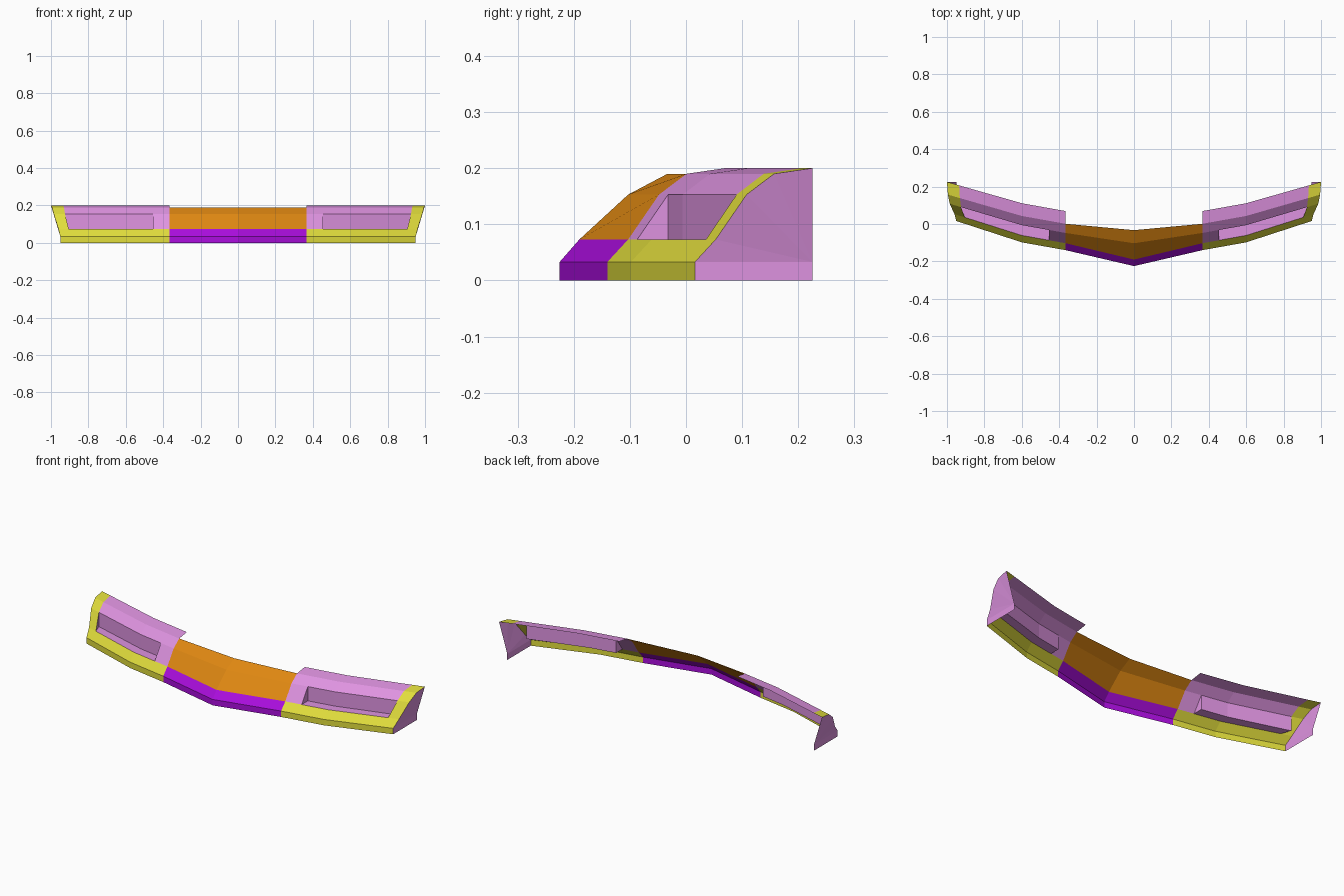
import bpy

if "Cube" in bpy.data.objects:
    bpy.data.objects.remove(bpy.data.objects["Cube"])

# profile levels, bottom to top
Z = [0, .033, .073, .153, .19, .2]
OFF = [0, 0, .037, .092, .141, .209]          # setback of each level, outer part
MID_OFF = [0, 0, .035, .122, .192]            # setback at the centre line
END_X = [.95, .95, .96, .985, .995, 1.0]      # outer end leans outward
TRIM_X = [.905, .905, .905, .925, .931, .935]  # inner edge of the end trim


def material(name, rgb):
    m = bpy.data.materials.new(name)
    m.diffuse_color = (*rgb, 1)
    m.use_nodes = True
    m.node_tree.nodes["Principled BSDF"].inputs["Base Color"].default_value = m.diffuse_color
    return m


orange = material("orange", (.74, .245, .006))
purple = material("purple", (.40, .004, .72))
yellow = material("yellow", (.75, .72, .045))
pink = material("pink", (.73, .29, .745))


def mirrored(name, verts, faces, mat):
    me = bpy.data.meshes.new(name)
    me.from_pydata(verts, [], faces)
    me.materials.append(mat)
    ob = bpy.data.objects.new(name, me)
    bpy.context.collection.objects.link(ob)
    ob.modifiers.new("mirror", 'MIRROR').use_axis = (True, False, False)
    return ob


def point(x, k):
    """Point on the swept bumper surface at level k."""
    if x <= .365:
        t = x / .365
        y = (-.225 + MID_OFF[k]) * (1 - t) + (-.14 + OFF[k]) * t if k < 5 else -.14 + OFF[k]
    elif x <= .6:
        y = -.14 + .042 * (x - .365) / .235 + OFF[k]
    else:
        y = -.098 + .114 * (x - .6) / (END_X[k] - .6) + OFF[k]
    return (x, y, Z[k])


def sheet(name, columns, mat):
    n = len(columns[0])
    verts = [p for c in columns for p in c]
    faces = [(i * n + j, (i + 1) * n + j, (i + 1) * n + j + 1, i * n + j + 1)
             for i in range(len(columns) - 1) for j in range(n - 1)]
    return mirrored(name, verts, faces, mat)


def skin(name, stations, levels, mat):
    """Stations are x values, or per-level lists of x."""
    cols = [[point(s[k] if isinstance(s, list) else s, k) for k in levels] for s in stations]
    return sheet(name, cols, mat)


# centre section
skin("centre_lip", [0, .365], range(0, 3), purple)
skin("centre_panel", [0, .365], range(2, 5), orange)

# outer sections
skin("outer_lip", [.365, .6, END_X], range(0, 3), yellow)
skin("end_trim", [TRIM_X, END_X], range(2, 6), yellow)
skin("upper_panel", [.365, .6, TRIM_X], range(3, 6), pink)
skin("inner_panel", [.365, .455], range(2, 4), pink)

# recess: floor, upright back wall and triangular ends
cols = []
for a, b in ((.455, .455), (.6, .6), (TRIM_X[2], TRIM_X[3])):
    front, top = point(a, 2), point(b, 3)
    cols.append([front, (top[0], top[1], Z[2]), top])
sheet("recess", cols, pink)
mirrored("recess_ends", cols[0] + cols[2], [(0, 1, 2), (3, 5, 4)], pink)

# side flaps
edge = [point(END_X[k], k) for k in range(6)]
back = [(.95, .225, 0), (.95, .225, Z[1])]
mirrored("side_flap", edge + back,
         [(0, 6, 7, 1), (1, 7, 2), (2, 7, 3), (3, 7, 4), (4, 7, 5)], pink)
